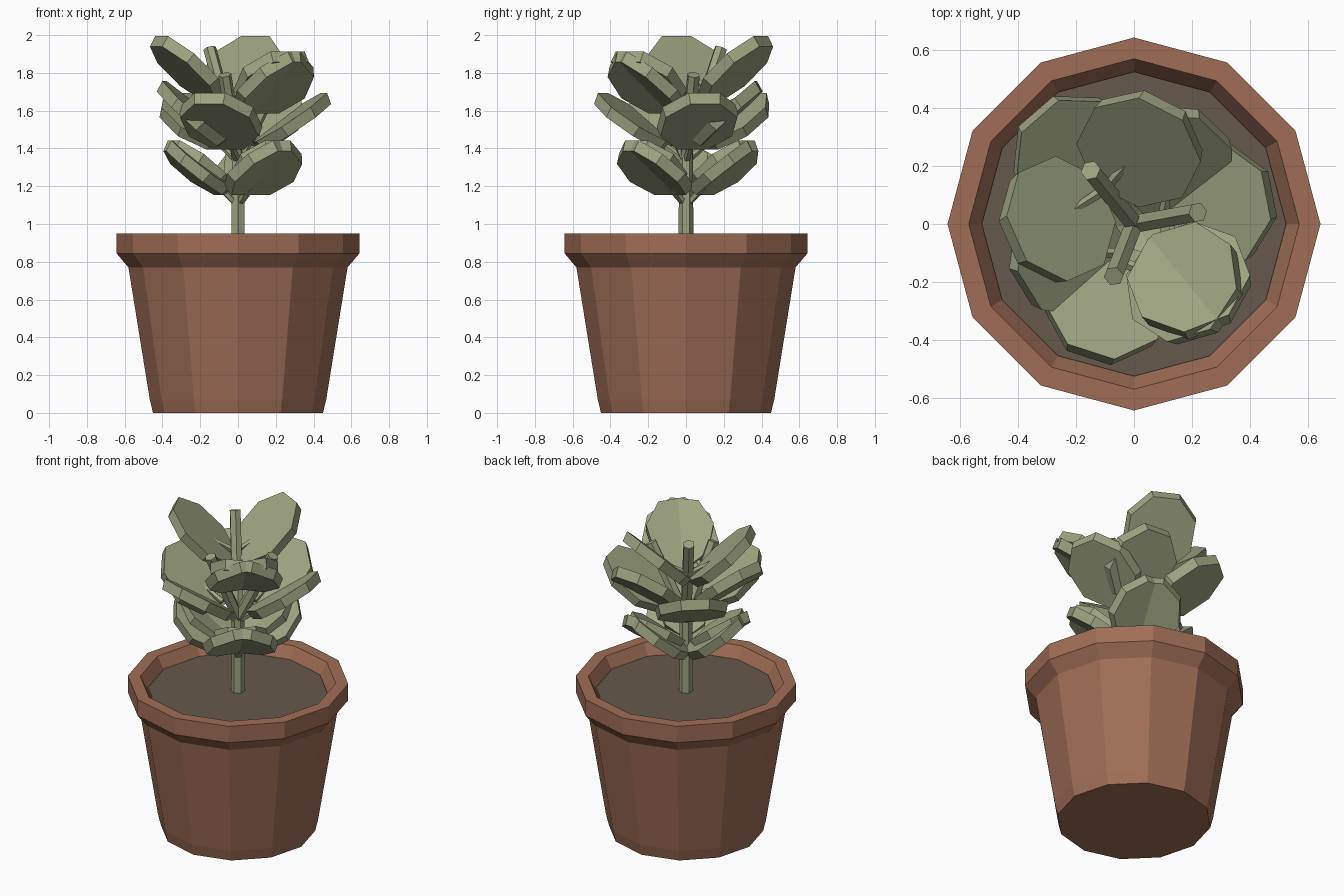
import bpy, bmesh, math
from mathutils import Matrix, Vector

if "Cube" in bpy.data.objects:
    bpy.data.objects.remove(bpy.data.objects["Cube"])


def material(name, rgb):
    m = bpy.data.materials.new(name)
    m.diffuse_color = (*rgb, 1)
    m.use_nodes = True
    m.node_tree.nodes["Principled BSDF"].inputs["Base Color"].default_value = m.diffuse_color
    return m


TERRACOTTA = material("terracotta", (0.35, 0.155, 0.094))
SOIL = material("dark soil", (0.13, 0.098, 0.072))
GREEN = material("sage green", (0.34, 0.37, 0.22))


def finish(name, bm, mat):
    bmesh.ops.recalc_face_normals(bm, faces=bm.faces)
    me = bpy.data.meshes.new(name)
    bm.to_mesh(me)
    bm.free()
    me.materials.append(mat)
    ob = bpy.data.objects.new(name, me)
    bpy.context.collection.objects.link(ob)
    return ob


def lathe(name, profile, sides, mat):
    """Revolve (radius, z) points; the first and last rings are capped."""
    bm = bmesh.new()
    rings = [[bm.verts.new((r * math.cos(2 * math.pi * i / sides),
                            r * math.sin(2 * math.pi * i / sides), z))
              for i in range(sides)] for r, z in profile]
    for a, b in zip(rings, rings[1:]):
        for i in range(sides):
            j = (i + 1) % sides
            bm.faces.new((a[i], a[j], b[j], b[i]))
    bm.faces.new(rings[0])
    bm.faces.new(rings[-1])
    return finish(name, bm, mat)


def rod(name, start, end, r1, r2, sides=6):
    """Tapered straight stalk between two points."""
    start, end = Vector(start), Vector(end)
    d = end - start
    bm = bmesh.new()
    bmesh.ops.create_cone(bm, cap_ends=True, segments=sides, radius1=r1,
                          radius2=r2, depth=d.length)
    rot = d.to_track_quat('Z', 'Y').to_matrix().to_4x4()
    bmesh.ops.transform(bm, matrix=Matrix.Translation((start + end) / 2) @ rot,
                        verts=bm.verts)
    return finish(name, bm, GREEN)


def leaf(name, center, azimuth, pitch, root, length=0.46, width=0.41):
    """Thick eight-sided leaf, tip pointing along azimuth and raised by pitch."""
    bm = bmesh.new()
    bmesh.ops.create_cone(bm, cap_ends=True, segments=8, radius1=0.47,
                          radius2=0.5, depth=0.062,
                          matrix=Matrix.Rotation(math.radians(22.5), 4, 'Z'))
    k = 1 / math.cos(math.radians(22.5))
    bmesh.ops.scale(bm, vec=(length * k, width * k, 1), verts=bm.verts)
    m = (Matrix.Translation(center)
         @ Matrix.Rotation(math.radians(azimuth), 4, 'Z')
         @ Matrix.Rotation(math.radians(-pitch), 4, 'Y'))
    bmesh.ops.transform(bm, matrix=m, verts=bm.verts)
    finish(name, bm, GREEN)
    rod(name + "_stalk", root, center, 0.02, 0.01, 5)


def polar(radius, azimuth, z):
    a = math.radians(azimuth)
    return (radius * math.cos(a), radius * math.sin(a), z)


# Pot and soil
lathe("pot", [(0.45, 0), (0.467, 0.07), (0.58, 0.77), (0.643, 0.845),
              (0.643, 0.95), (0.57, 0.95), (0.525, 0.87)], 12, TERRACOTTA)
lathe("soil", [(0.50, 0.84), (0.525, 0.88)], 12, SOIL)

# Trunk and its three branches
rod("trunk", (0, 0, 0.86), (0, 0, 1.42), 0.04, 0.036)
rod("back_branch", (0, 0, 1.38), (-0.15, 0.185, 1.93), 0.035, 0.035)
rod("front_branch", (0, 0, 1.35), (-0.07, -0.18, 1.79), 0.035, 0.035)
rod("right_branch", (0, 0, 1.35), (0.22, 0.04, 1.79), 0.035, 0.035)

# Lowest tier: three crossing pairs of leaves
for name, axis in (("front", -51), ("back", 69), ("left", 189)):
    for side, s in (("a", 1), ("b", -1)):
        leaf(f"low_leaf_{name}_{side}", polar(0.215, axis + 8 * s, 1.295),
             axis - 17 * s, 38, (0, 0, 1.1), 0.40, 0.35)

# Middle tier, one leaf under each branch
mid = (0, 0, 1.33)
leaf("middle_leaf_front", (-0.095, -0.275, 1.54), 252, 34, mid)
leaf("middle_leaf_right", (0.285, 0.065, 1.54), 11, 34, mid)
leaf("middle_leaf_back", (-0.21, 0.24, 1.54), 131, 34, mid)

# Leaf pairs on the branches
leaf("front_branch_leaf_left", (-0.24, -0.10, 1.58), 172, 42, (-0.04, -0.1, 1.48))
leaf("right_branch_leaf_back", (0.13, 0.22, 1.58), 86, 42, (0.1, 0.02, 1.48))
leaf("front_branch_leaf_right", (0.18, -0.21, 1.745), -33, 40,
     (-0.05, -0.13, 1.6), 0.45, 0.40)
leaf("right_branch_leaf_front", (0.195, -0.2, 1.745), -69, 40,
     (0.13, 0.02, 1.6), 0.45, 0.40)
leaf("back_branch_leaf_left", (-0.27, 0.01, 1.815), 204, 43, (-0.1, 0.12, 1.7))
leaf("back_branch_leaf_right", (0.025, 0.265, 1.815), 63, 43, (-0.1, 0.12, 1.7))
